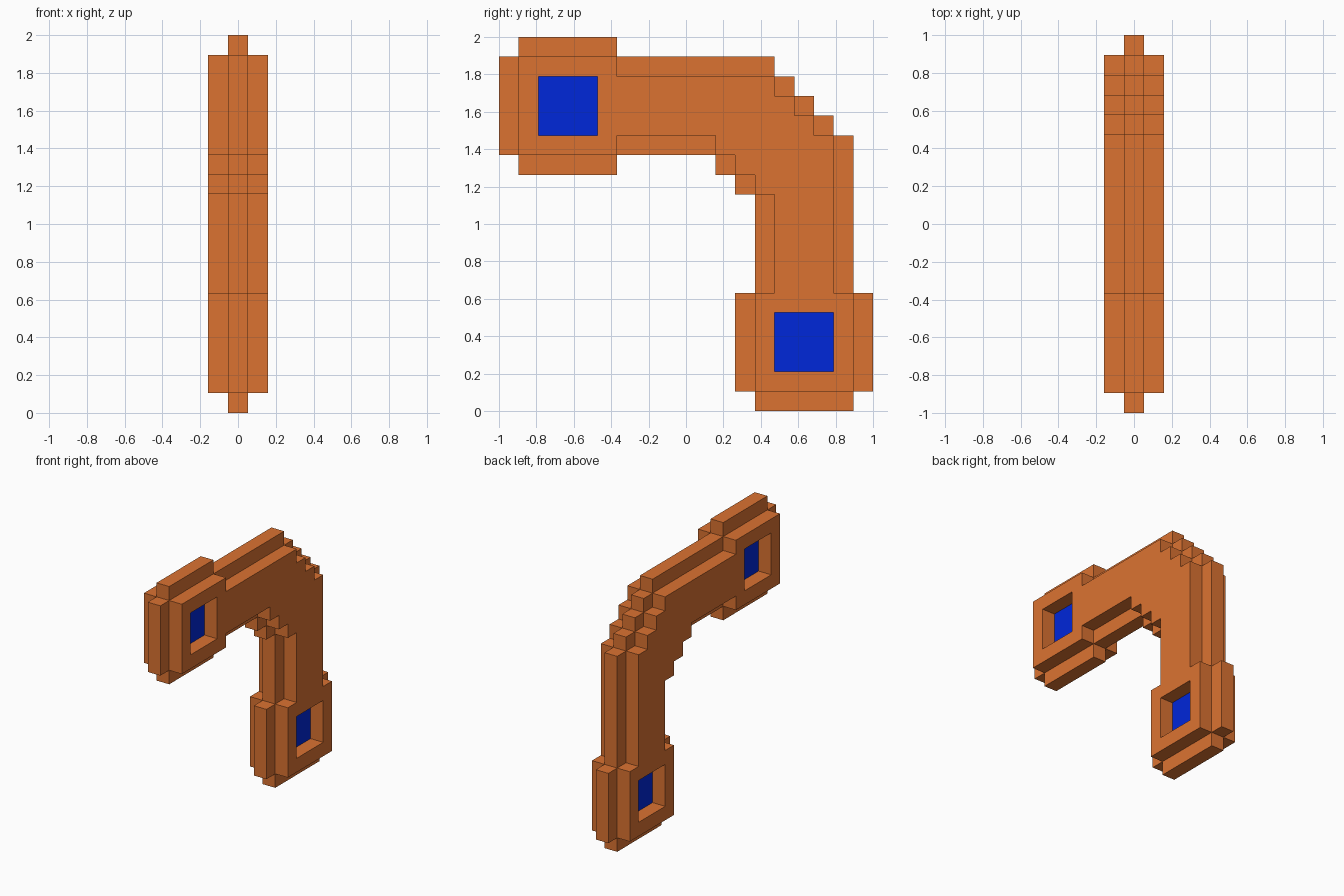
import bpy
import bmesh
from mathutils import Vector

cube = bpy.data.objects.get("Cube")
if cube:
    bpy.data.objects.remove(cube, do_unlink=True)

U = 2 / 19  # edge length of one block


def make_material(name, color):
    mat = bpy.data.materials.new(name)
    mat.use_nodes = True
    mat.diffuse_color = color
    mat.node_tree.nodes["Principled BSDF"].inputs["Base Color"].default_value = color
    return mat


orange = make_material("burnt orange", (0.71, 0.171, 0.031, 1))
blue = make_material("deep blue", (0.0, 0.02, 0.7, 1))


def rect(y0, y1, z0, z1):
    return {(y, z) for y in range(y0, y1) for z in range(z0, z1)}


def bent_bar(inset):
    """Arm and leg joined by a stepped elbow, thinner by inset on each side."""
    top, bottom = 18 - inset, 13 + inset
    cells = rect(6, 14, bottom, top) | rect(bottom, top, 6, 14)
    # outer staircase, filled back into the elbow
    for step in range(5 - inset):
        cells |= rect(13, 14 + step, 13, top - step)
    # inner staircase
    for step in range(2 + inset):
        cells |= rect(11 + step, 14, bottom - 1 - step, 14)
    return cells


# Windows in the two end blocks
upper_window = rect(2, 5, 14, 17)
lower_window = rect(14, 17, 2, 5)
windows = upper_window | lower_window

# Middle layer: bar plus the two rimmed end blocks
core = bent_bar(0) | rect(0, 6, 13, 18) | rect(1, 6, 12, 19)
core |= rect(12, 19, 1, 6) | rect(13, 18, 0, 6)

# Side layers: thinner bar plus square end blocks with open windows
side = bent_bar(1) | rect(1, 6, 13, 18) | rect(13, 18, 1, 6)
side -= windows


def layer(x, cells):
    return {(x, y, z) for y, z in cells}


parts = {
    "core_rib": (layer(0, core - windows), orange),
    "left_side_plate": (layer(1, side), orange),
    "right_side_plate": (layer(-1, side), orange),
    "upper_window_panel": (layer(0, upper_window), blue),
    "lower_window_panel": (layer(0, lower_window), blue),
}
solid = set().union(*(cells for cells, _ in parts.values()))


def build(name, cells, mat):
    """Skin the blocks of one part, leaving out faces buried in the model."""
    bm = bmesh.new()
    for cell in cells:
        center = Vector((cell[0], cell[1] - 9, cell[2] + 0.5)) * U
        for axis in range(3):
            for sign in (-1, 1):
                near = list(cell)
                near[axis] += sign
                if tuple(near) in solid:
                    continue
                n, a, b = Vector(), Vector(), Vector()
                n[axis] = sign * U / 2
                a[(axis + 1) % 3] = U / 2
                b[(axis + 2) % 3] = sign * U / 2
                corners = (-a - b, a - b, a + b, b - a)
                bm.faces.new([bm.verts.new(center + n + c) for c in corners])
    bmesh.ops.remove_doubles(bm, verts=bm.verts, dist=U / 100)
    bmesh.ops.dissolve_limit(bm, angle_limit=0.01, verts=bm.verts, edges=bm.edges)
    mesh = bpy.data.meshes.new(name)
    bm.to_mesh(mesh)
    bm.free()
    mesh.materials.append(mat)
    bpy.context.collection.objects.link(bpy.data.objects.new(name, mesh))


for part_name, (part_cells, part_mat) in parts.items():
    build(part_name, part_cells, part_mat)
